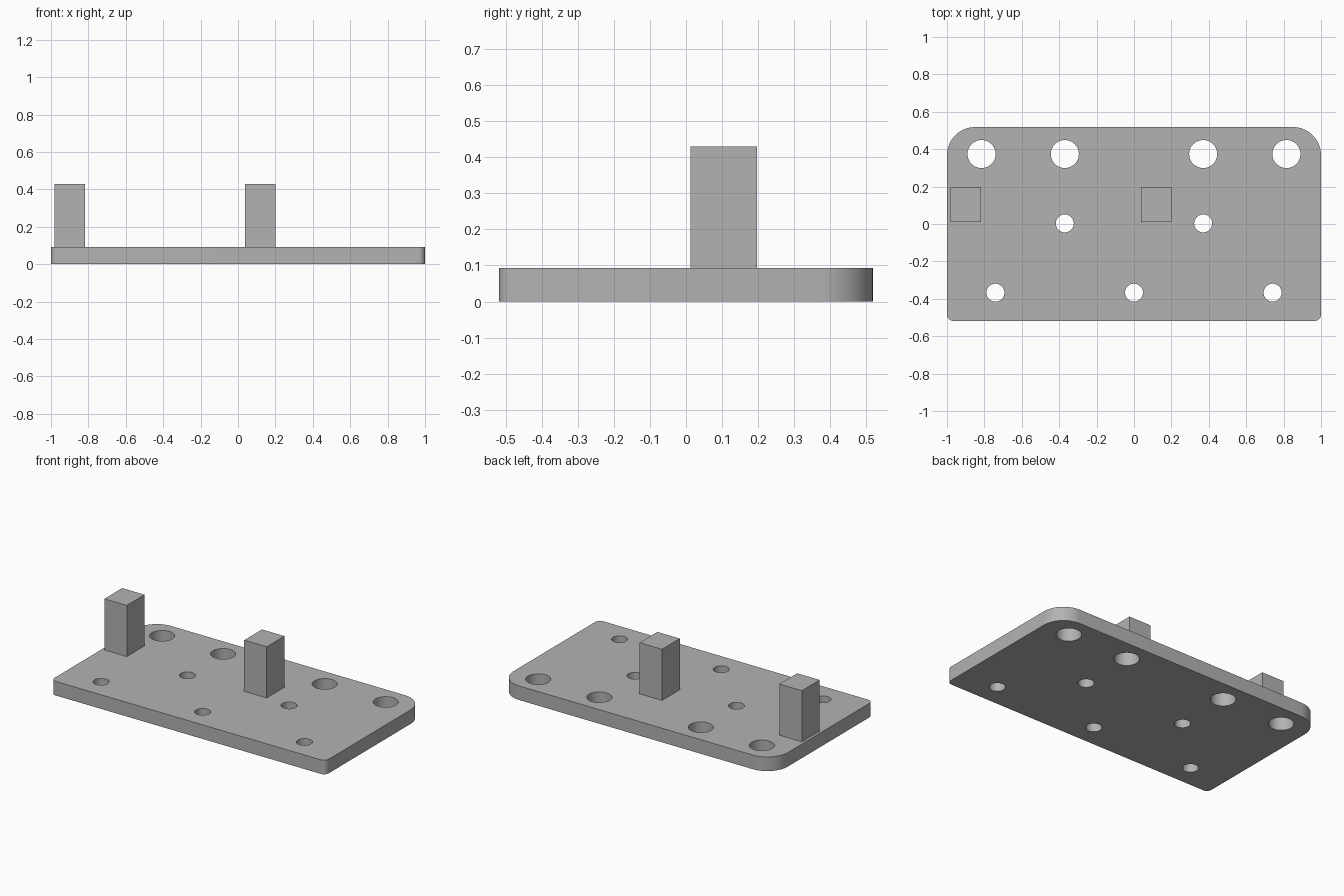
import bpy, bmesh
from math import cos, sin, pi, radians

cube = bpy.data.objects.get("Cube")
if cube:
    bpy.data.objects.remove(cube, do_unlink=True)

grey = bpy.data.materials.new("plain_grey")
grey.use_nodes = True
colour = (0.45, 0.45, 0.45, 1)
grey.diffuse_color = colour
grey.node_tree.nodes["Principled BSDF"].inputs["Base Color"].default_value = colour

HALF_X, HALF_Y, THICK = 1.0, 0.518, 0.093


def prism(bm, outline, z0, z1):
    """Extrude a closed outline from z0 up to z1."""
    base = bm.faces.new([bm.verts.new((x, y, z0)) for x, y in outline])
    top = bmesh.ops.extrude_face_region(bm, geom=[base])["geom"]
    verts = [g for g in top if isinstance(g, bmesh.types.BMVert)]
    bmesh.ops.translate(bm, vec=(0, 0, z1 - z0), verts=verts)


def make_object(name, prisms):
    bm = bmesh.new()
    for outline, z0, z1 in prisms:
        prism(bm, outline, z0, z1)
    bmesh.ops.recalc_face_normals(bm, faces=bm.faces)
    mesh = bpy.data.meshes.new(name)
    bm.to_mesh(mesh)
    bm.free()
    mesh.materials.append(grey)
    obj = bpy.data.objects.new(name, mesh)
    bpy.context.collection.objects.link(obj)
    return obj


def arc(cx, cy, r, start, sweep, steps):
    return [(cx + r * cos(start + sweep * i / steps),
             cy + r * sin(start + sweep * i / steps)) for i in range(steps + 1)]


# Base plate: large rounded back corners, small rounded front corners
outline = []
for i, (sx, sy, r) in enumerate([(1, 1, 0.15), (-1, 1, 0.15),
                                 (-1, -1, 0.035), (1, -1, 0.035)]):
    outline += arc(sx * (HALF_X - r), sy * (HALF_Y - r), r, i * pi / 2, pi / 2, 16)
plate = make_object("base_plate", [(outline, 0, THICK)])

# Through holes: a row of large ones at the back, small ones in front
holes = [(x, 0.374, 0.075) for x in (-0.815, -0.37, 0.37, 0.815)]
holes += [(x, 0.003, 0.048) for x in (-0.37, 0.37)]
holes += [(x, -0.367, 0.048) for x in (-0.741, 0, 0.741)]
cutter = make_object("hole_cutter", [
    (arc(x, y, r, 0, 2 * pi, 48)[:-1], -0.1, 0.2) for x, y, r in holes])
cutter.hide_render = True

cut = plate.modifiers.new("holes", "BOOLEAN")
cut.operation = "DIFFERENCE"
cut.solver = "EXACT"
cut.object = cutter
bpy.ops.object.select_all(action="DESELECT")
plate.select_set(True)
bpy.context.view_layer.objects.active = plate
bpy.ops.object.modifier_apply(modifier=cut.name)
bpy.data.objects.remove(cutter, do_unlink=True)
bpy.ops.object.shade_smooth_by_angle(angle=radians(30))

# Two upright rectangular posts
for name, x in (("right_post", -0.982), ("middle_post", 0.037)):
    x1, y0, y1 = x + 0.163, 0.012, 0.197
    make_object(name, [([(x, y0), (x1, y0), (x1, y1), (x, y1)], THICK, 0.43)])
